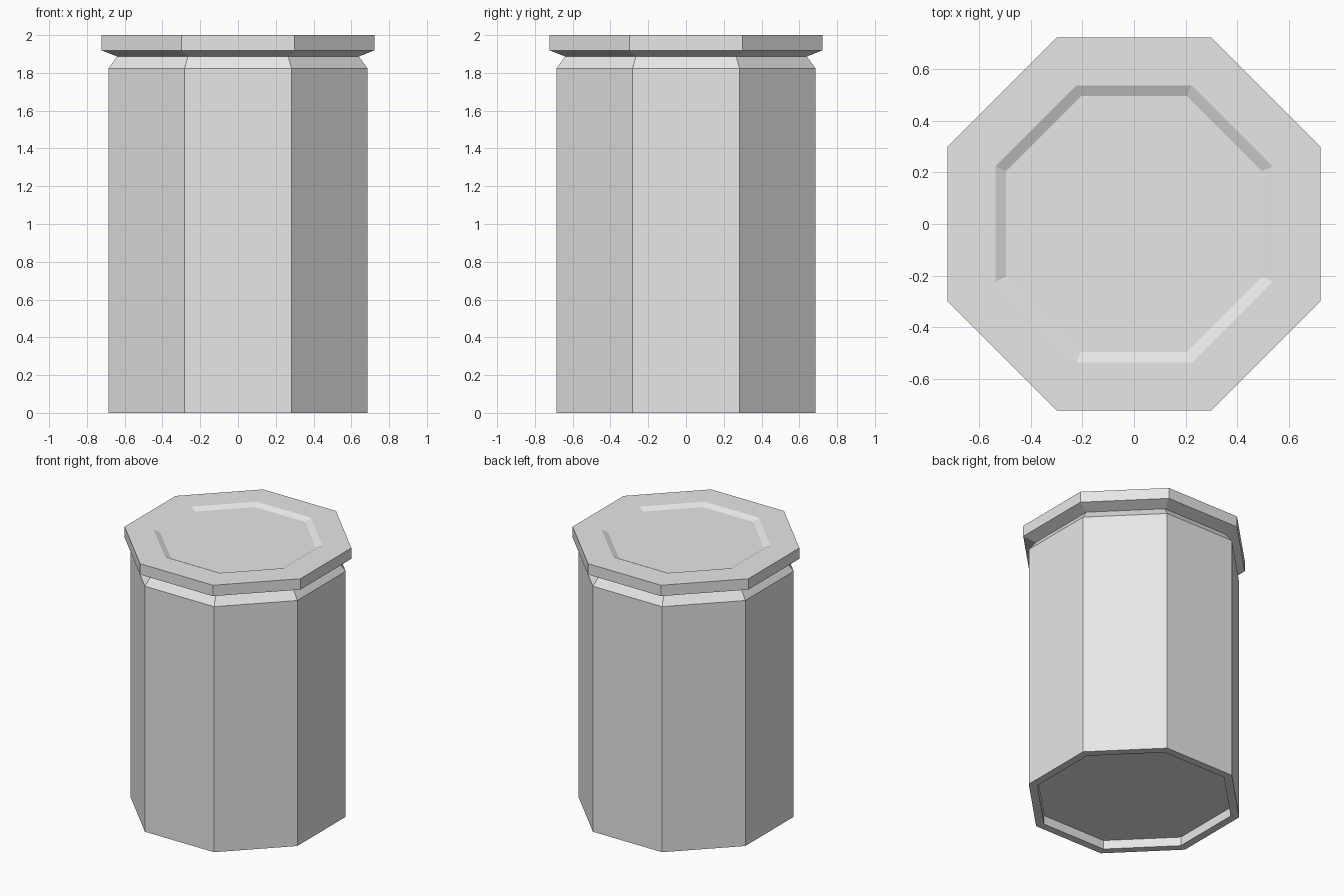
import bpy
import bmesh
import math

SIDES = 8

if "Cube" in bpy.data.objects:
    bpy.data.objects.remove(bpy.data.objects["Cube"], do_unlink=True)


def make_material(name, color):
    mat = bpy.data.materials.new(name)
    mat.use_nodes = True
    mat.diffuse_color = color
    mat.node_tree.nodes["Principled BSDF"].inputs["Base Color"].default_value = color
    return mat


def octagon_shell(name, profile, mat, cap_first=False, cap_last=False):
    """Join octagonal rings given as (distance to flat side, height), bottom to top."""
    bm = bmesh.new()
    rings = []
    for flat, z in profile:
        radius = flat / math.cos(math.pi / SIDES)
        angles = [(i + 0.5) * math.tau / SIDES for i in range(SIDES)]
        rings.append([bm.verts.new((radius * math.cos(a), radius * math.sin(a), z))
                      for a in angles])
    for low, high in zip(rings, rings[1:]):
        for i in range(SIDES):
            j = (i + 1) % SIDES
            bm.faces.new((low[i], low[j], high[j], high[i]))
    if cap_first:
        bm.faces.new(rings[0][::-1])
    if cap_last:
        bm.faces.new(rings[-1])
    mesh = bpy.data.meshes.new(name)
    bm.to_mesh(mesh)
    bm.free()
    mesh.materials.append(mat)
    obj = bpy.data.objects.new(name, mesh)
    bpy.context.collection.objects.link(obj)
    return obj


metal = make_material("light_grey_metal", (0.8, 0.8, 0.8, 1.0))

# Body: recessed base, rim, straight wall, tapered shoulder
octagon_shell("can_body", [(0.63, 0.066), (0.63, 0.0), (0.686, 0.0),
                           (0.686, 1.823), (0.64, 1.887)], metal, cap_first=True)

# Lid: sloped underside, upright edge, flat border, shallow sunken panel
octagon_shell("can_lid", [(0.64, 1.887), (0.722, 1.919), (0.722, 2.0),
                          (0.537, 2.0), (0.495, 1.98)], metal, cap_last=True)
